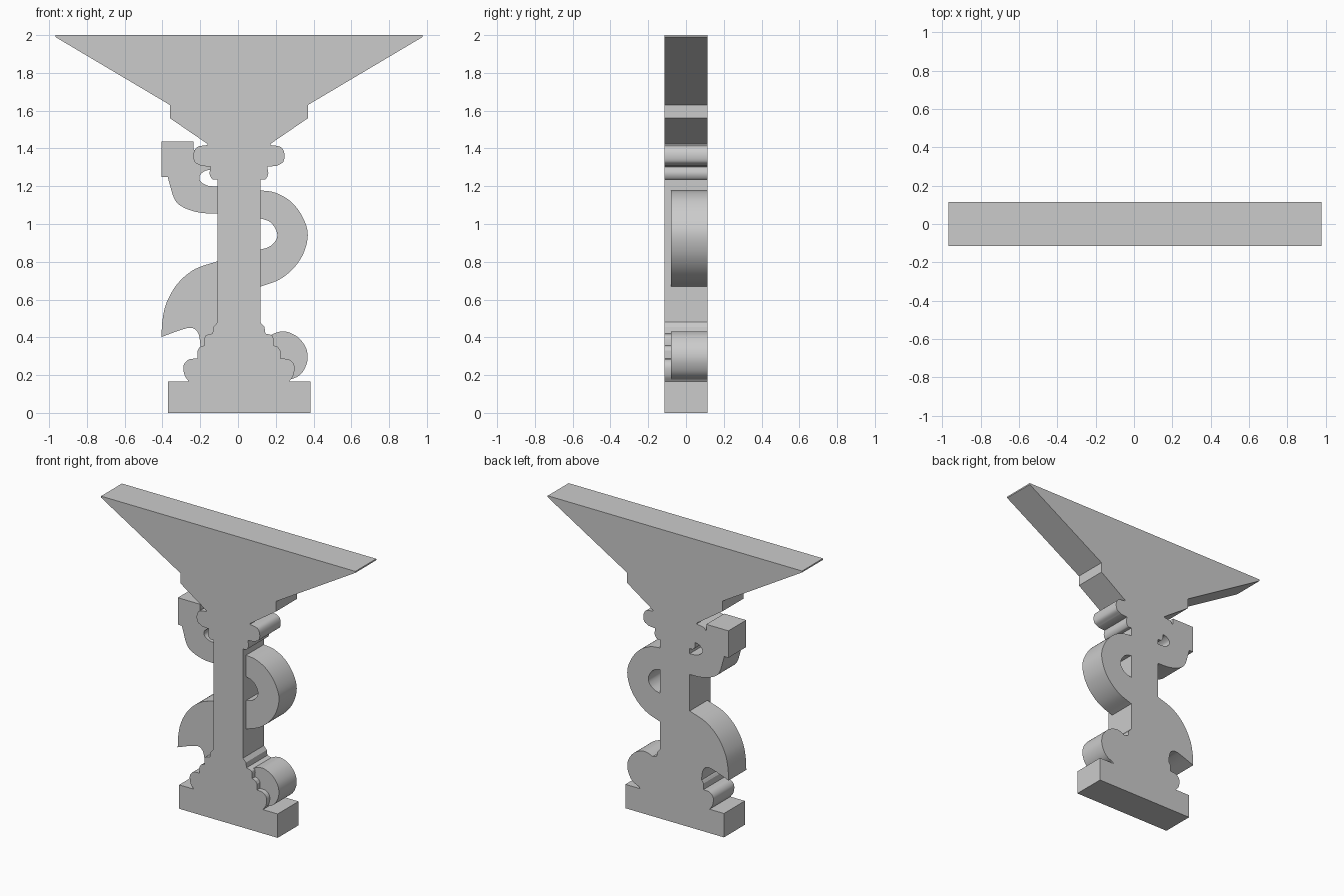
import bpy, bmesh, math
from mathutils import Vector

if "Cube" in bpy.data.objects:
    bpy.data.objects.remove(bpy.data.objects["Cube"])

FRONT, BACK, SNAKE_FRONT = -0.114, 0.114, -0.08
CX = 0.005  # column axis


def curve(pts, steps=6):
    """Catmull-Rom curve through the points."""
    p = [Vector(q) for q in pts]
    p = [2 * p[0] - p[1]] + p + [2 * p[-1] - p[-2]]
    out = []
    for i in range(1, len(p) - 2):
        a, b, c, d = p[i - 1:i + 3]
        for k in range(steps):
            t = k / steps
            out.append(0.5 * (2 * b + (c - a) * t + (2 * a - 5 * b + 4 * c - d) * t * t
                              + (3 * b - a - 3 * c + d) * t ** 3))
    return [tuple(v) for v in out] + [tuple(p[-2])]


def slab(name, profile, y0, y1):
    """Extrude an x-z outline from y0 to y1."""
    pts = []
    for q in profile:
        if not pts or (Vector(q) - Vector(pts[-1])).length > 1e-4:
            pts.append(q)
    bm = bmesh.new()
    face = bm.faces.new([bm.verts.new((x, y0, z)) for x, z in pts])
    ext = bmesh.ops.extrude_face_region(bm, geom=[face])["geom"]
    bmesh.ops.translate(bm, vec=(0, y1 - y0, 0),
                        verts=[v for v in ext if isinstance(v, bmesh.types.BMVert)])
    bmesh.ops.recalc_face_normals(bm, faces=bm.faces)
    me = bpy.data.meshes.new(name)
    bm.to_mesh(me)
    bm.free()
    ob = bpy.data.objects.new(name, me)
    bpy.context.collection.objects.link(ob)
    bpy.ops.object.select_all(action='DESELECT')
    ob.select_set(True)
    bpy.context.view_layer.objects.active = ob
    bpy.ops.object.shade_smooth_by_angle(angle=math.radians(30))
    return ob


# plinth
slab("plinth", [(-0.37, 0), (0.383, 0), (0.383, 0.165), (-0.37, 0.165)], FRONT, BACK)

# pedestal: moulded foot, shaft, capital and flared bowl, mirrored about the axis
half = (
    curve([(.265, .165), (.288, .20), (.293, .25), (.267, .282), (.219, .288)])
    + curve([(.219, .33), (.205, .35), (.182, .357)])
    + curve([(.183, .39), (.175, .41), (.14, .42)])
    + curve([(.135, .455), (.113, .48)], 1)
    + curve([(.113, 1.235), (.14, 1.237), (.155, 1.265), (.15, 1.303)])
    + curve([(.20, 1.308), (.235, 1.33), (.24, 1.375), (.22, 1.408), (.166, 1.418)])
    + [(.168, 1.425), (.365, 1.56), (.365, 1.63), (.972, 1.99), (.972, 2.0)])
slab("pedestal", [(CX + x, z) for x, z in half] + [(CX - x, z) for x, z in reversed(half)],
     FRONT, BACK)

# snake head and neck
slab("snake_head",
     [(-.235, 1.395), (-.235, 1.436), (-.404, 1.436), (-.404, 1.25), (-.372, 1.25)]
     + curve([(-.370, 1.24), (-.335, 1.13), (-.283, 1.085), (-.20, 1.06), (-.108, 1.055)])
     + curve([(-.108, 1.199), (-.16, 1.203), (-.198, 1.225), (-.203, 1.255),
              (-.177, 1.28), (-.145, 1.287)])
     + [(-.14, 1.34)], SNAKE_FRONT, BACK)

# right hand coil
slab("snake_coil",
     curve([(.118, 1.178), (.193, 1.167), (.272, 1.125), (.335, 1.05), (.369, .955),
            (.351, .855), (.298, .77), (.219, .706), (.118, .668)])
     + curve([(.118, .865), (.156, .875), (.188, .897), (.208, .934), (.198, .976),
              (.166, 1.013), (.118, 1.03)]), SNAKE_FRONT, BACK)

# left hand body
slab("snake_lower_body",
     curve([(-.108, .803), (-.23, .76), (-.32, .684), (-.378, .584), (-.40, .49), (-.405, .402)])
     + curve([(-.405, .402), (-.30, .44), (-.245, .45), (-.212, .425), (-.20, .37), (-.20, .335)])
     + [(-.108, .335)], SNAKE_FRONT, BACK)

# tail curl behind the foot
slab("snake_tail",
     curve([(.17, .41), (.209, .427), (.255, .43), (.314, .403), (.357, .35), (.369, .29),
            (.352, .233), (.32, .195), (.265, .172)])
     + [(.17, .172)], SNAKE_FRONT, BACK)
